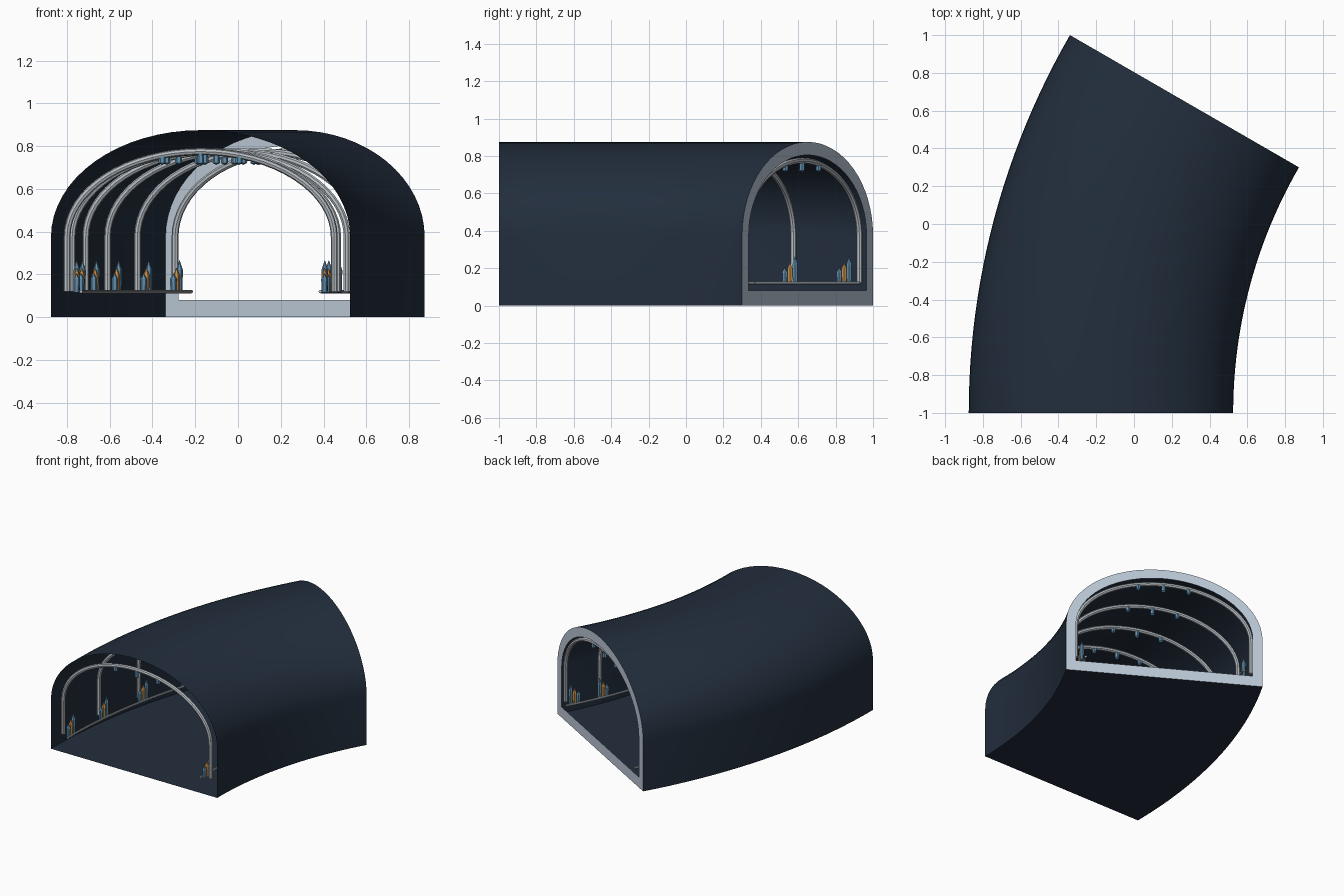
import bpy, bmesh
from math import sin, cos, pi, radians
from mathutils import Vector, Matrix

if "Cube" in bpy.data.objects:
    bpy.data.objects.remove(bpy.data.objects["Cube"], do_unlink=True)

BEND = 3.3            # radius of the tunnel centre line
PIVOT = (3.125, -1)   # centre of the bend
TURN = 30             # total turn in degrees
SPRING = 0.375        # height where the walls become an arch


def material(name, rgb):
    m = bpy.data.materials.new(name)
    m.use_nodes = True
    m.diffuse_color = (*rgb, 1)
    m.node_tree.nodes["Principled BSDF"].inputs["Base Color"].default_value = (*rgb, 1)
    return m


NAVY = material("dark navy", (0.016, 0.027, 0.046))
PALE = material("pale blue grey", (0.50, 0.58, 0.68))
STEEL = material("rib grey", (0.48, 0.52, 0.56))
BLUE = material("crystal blue", (0.12, 0.28, 0.43))
AMBER = material("crystal amber", (0.62, 0.29, 0.07))


def place(side, z, deg):
    """Point on the bent tunnel: side offset, height, angle along the bend."""
    r, a = BEND - side, radians(deg)
    return Vector((PIVOT[0] - r * cos(a), PIVOT[1] + r * sin(a), z))


def arch(half, base, rise, steps=32):
    """Straight walls topped by a half ellipse, from left foot to right foot."""
    curve = [(-half * cos(pi * i / steps), SPRING + rise * sin(pi * i / steps))
             for i in range(steps + 1)]
    return [(-half, base)] + curve + [(half, base)]


def finish(bm, name, mat, angle=None):
    mesh = bpy.data.meshes.new(name)
    bm.to_mesh(mesh)
    bm.free()
    obj = bpy.data.objects.new(name, mesh)
    bpy.context.collection.objects.link(obj)
    mesh.materials.append(mat)
    if angle:
        bpy.ops.object.select_all(action='DESELECT')
        obj.select_set(True)
        bpy.context.view_layer.objects.active = obj
        bpy.ops.object.shade_smooth_by_angle(angle=radians(angle))
    return obj


def bridge(bm, a, b):
    n = len(a)
    for i in range(n):
        j = (i + 1) % n
        bm.faces.new((a[i], a[j], b[j], b[i]))


def tube(name, points, radius, mat):
    cu = bpy.data.curves.new(name, 'CURVE')
    cu.dimensions = '3D'
    cu.bevel_depth = radius
    cu.bevel_resolution = 2
    cu.use_fill_caps = True
    sp = cu.splines.new('POLY')
    sp.points.add(len(points) - 1)
    for p, co in zip(sp.points, points):
        p.co = (*co, 1)
    cu.materials.append(mat)
    obj = bpy.data.objects.new(name, cu)
    bpy.context.collection.objects.link(obj)
    bpy.ops.object.select_all(action='DESELECT')
    obj.select_set(True)
    bpy.context.view_layer.objects.active = obj
    bpy.ops.object.convert(target='MESH')
    bpy.ops.object.shade_smooth_by_angle(angle=radians(40))


def crystal(bm, foot, height, radius, tip, up=1):
    """Six-sided shaft with a pointed end, growing up or hanging down."""
    rings = [(radius * 0.85, 0), (radius, height * (1 - tip)), (radius * 0.08, height)]
    loops = []
    for r, h in rings:
        loops.append([bm.verts.new(foot + Vector((r * cos(k * pi / 3), r * sin(k * pi / 3), up * h)))
                      for k in range(6)])
    for a, b in zip(loops, loops[1:]):
        bridge(bm, a, b)
    bm.faces.new(loops[0])
    bm.faces.new(loops[-1])


# Tunnel shell: one skin with a floor, open at both ends
outer = arch(0.7, 0, 0.5)
bm = bmesh.new()
sections = [[bm.verts.new(place(s, z, TURN * i / 24)) for s, z in outer] for i in range(25)]
for a, b in zip(sections, sections[1:]):
    bridge(bm, a, b)
bmesh.ops.recalc_face_normals(bm, faces=bm.faces)
finish(bm, "tunnel_shell", NAVY, 40)

# Flat pale frame around the rear opening
bm = bmesh.new()
bridge(bm, [bm.verts.new(place(s, z, TURN)) for s, z in outer],
       [bm.verts.new(place(s, z, TURN)) for s, z in arch(0.63, 0.08, 0.43)])
rear = Vector((sin(radians(TURN)), cos(radians(TURN)), 0))
bm.normal_update()
if sum(f.normal.dot(rear) for f in bm.faces) < 0:
    bmesh.ops.reverse_faces(bm, faces=bm.faces)
finish(bm, "rear_frame", PALE)

# Arched ribs
stations = [TURN * (0.02 + 0.96 * i / 5) for i in range(6)]
for n, deg in enumerate(stations):
    tube(f"rib_{n + 1}", [place(s, z, deg) for s, z in arch(0.625, 0.12, 0.4)], 0.016, STEEL)

# Low side rails
for name, side in (("right_rail", -0.56), ("left_rail", 0.56)):
    tube(name, [place(side, 0.12, TURN * i / 24) for i in range(25)], 0.008, STEEL)

# Crystal clusters beside the rib feet, and hanging crystals under each rib
blue, amber = bmesh.new(), bmesh.new()
cluster = ((blue, -0.03, 0.09), (amber, 0, 0.115), (blue, 0.03, 0.15))
for deg in stations:
    spot = min(max(deg, 1), 28.4)
    for side in (-0.58, 0.58):
        for bm, along, height in cluster:
            step = along / (BEND - side) * 180 / pi
            crystal(bm, place(side, 0.115, spot + step), height, 0.016, 0.3)
    for side in (-0.18, 0, 0.18):
        crystal(blue, place(side, 0.768, deg), 0.055, 0.017, 0.15, -1)
for bm, name, mat in ((blue, "blue_crystals", BLUE), (amber, "amber_crystals", AMBER)):
    bmesh.ops.recalc_face_normals(bm, faces=bm.faces)
    finish(bm, name, mat)
